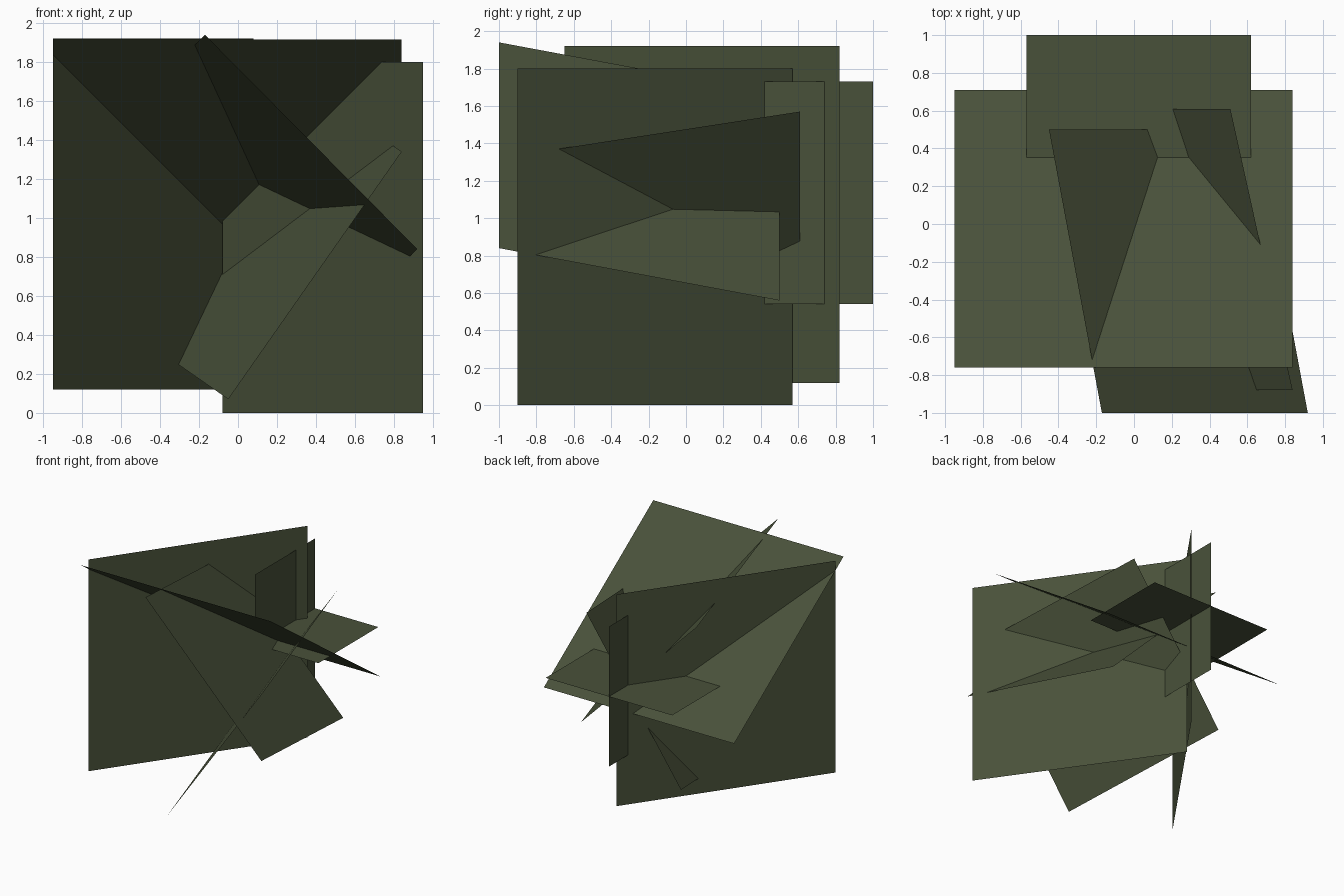
import bpy
from mathutils import Vector

if "Cube" in bpy.data.objects:
    bpy.data.objects.remove(bpy.data.objects["Cube"])

# one dark foliage colour
green = bpy.data.materials.new("dark_leaf_green")
green.diffuse_color = (0.066, 0.083, 0.042, 1)
green.use_nodes = True
green.node_tree.nodes["Principled BSDF"].inputs["Base Color"].default_value = green.diffuse_color


def card(name, corner, side_a, side_b):
    """Flat leaf card: a parallelogram from one corner and two edge vectors."""
    c, a, b = Vector(corner), Vector(side_a), Vector(side_b)
    mesh = bpy.data.meshes.new(name)
    mesh.from_pydata([c, c + a, c + a + b, c + b], [], [(0, 1, 2, 3)])
    mesh.materials.append(green)
    obj = bpy.data.objects.new(name, mesh)
    bpy.context.collection.objects.link(obj)
    return obj


# large upright cards, turned about the vertical
card("upright_card_right", (-0.08, 0.57, 0), (1.03, -1.47, 0), (0, 0, 1.80))
card("upright_card_left", (-0.95, -0.65, 0.12), (1.03, 1.47, 0), (0, 0, 1.80))

# large sloping card, high at the front
card("sloping_card", (-0.95, -0.76, 1.915), (1.79, 0, 0), (0, 1.47, -1.03))

# medium cards, tilted on two axes
card("tilted_card_high", (-0.17, -1.0, 1.94), (1.09, 0, -1.10), (-0.28, 1.50, -0.28))
card("tilted_card_low", (-0.05, -0.88, 0.07), (0.89, 0, 1.27), (-0.33, 1.49, 0.23))

# small crossed pair at the back
card("back_card_level", (-0.57, 0.195, 1.135), (1.19, 0, 0), (0, 0.805, 0))
card("back_card_upright", (0.025, 0.195, 0.54), (0, 0.805, 0), (0, 0, 1.19))
